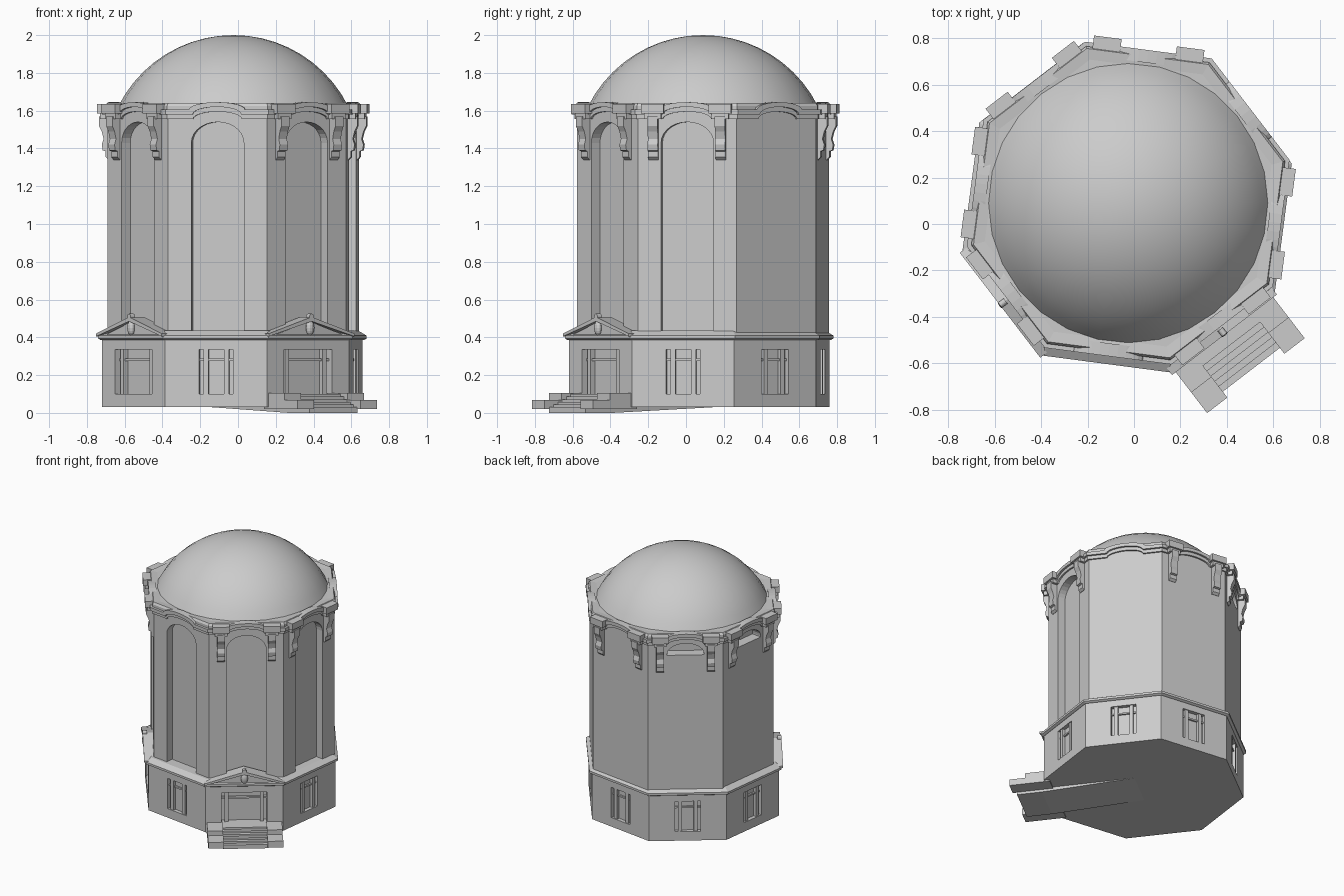
import bpy, bmesh
from math import sin, cos, pi, radians, tan
from mathutils import Matrix

if "Cube" in bpy.data.objects:
    bpy.data.objects.remove(bpy.data.objects["Cube"])

stone = bpy.data.materials.new("pale grey stone")
stone.use_nodes = True
GREY = (0.6, 0.6, 0.6, 1)
stone.diffuse_color = GREY
stone.node_tree.nodes["Principled BSDF"].inputs["Base Color"].default_value = GREY

DRUM = (-0.025, 0.09)
BASE = (-0.03, 0.07)
ANGLES = [-142.5 + 45 * i for i in range(8)]
NICHED = ANGLES[:4]
GABLED = (-142.5, -52.5)
ENTRANCE = -52.5


def side_frame(center, angle):
    """Local x runs along a wall, y points outwards, z is up."""
    return Matrix.Translation((*center, 0)) @ Matrix.Rotation(radians(angle - 90), 4, 'Z')


def finish(name, bm, matrix=None):
    bmesh.ops.recalc_face_normals(bm, faces=bm.faces)
    if matrix:
        bm.transform(matrix)
    mesh = bpy.data.meshes.new(name)
    bm.to_mesh(mesh)
    bm.free()
    mesh.materials.append(stone)
    obj = bpy.data.objects.new(name, mesh)
    bpy.context.collection.objects.link(obj)
    return obj


def prism(name, outline, d0, d1, matrix, sideways=False):
    """Extrude an outline outwards from a wall, or along it when sideways."""
    bm = bmesh.new()
    rings = []
    for d in (d0, d1):
        rings.append([bm.verts.new((d, u, v) if sideways else (u, d, v)) for u, v in outline])
    n = len(outline)
    for ring in rings:
        bm.faces.new(ring)
    for i in range(n):
        j = (i + 1) % n
        bm.faces.new((rings[0][i], rings[0][j], rings[1][j], rings[1][i]))
    return finish(name, bm, matrix)


def rect(x0, x1, z0, z1):
    return [(x0, z0), (x1, z0), (x1, z1), (x0, z1)]


def arch(half, z0, spring, top, steps=14):
    curve = [(half * cos(pi * i / steps), spring + (top - spring) * sin(pi * i / steps))
             for i in range(steps + 1)]
    return [(-half, z0), (half, z0)] + curve


def octagon(name, center, levels):
    """Stack of eight-sided rings given as (corner radius, height)."""
    bm = bmesh.new()
    rings = []
    for r, z in levels:
        rings.append([bm.verts.new((center[0] + r * cos(radians(a + 22.5)),
                                    center[1] + r * sin(radians(a + 22.5)), z)) for a in ANGLES])
    bm.faces.new(rings[0])
    bm.faces.new(rings[-1])
    for low, high in zip(rings, rings[1:]):
        for i in range(8):
            j = (i + 1) % 8
            bm.faces.new((low[i], low[j], high[j], high[i]))
    return finish(name, bm)


def carve(obj, cutters):
    for cutter in cutters:
        mod = obj.modifiers.new("opening", 'BOOLEAN')
        mod.object, mod.operation, mod.solver = cutter, 'DIFFERENCE', 'EXACT'
        bpy.context.view_layer.objects.active = obj
        bpy.ops.object.modifier_apply(modifier=mod.name)
        bpy.data.objects.remove(cutter)


# Drum with tall arched niches on four sides and small alcoves on two
drum = octagon("drum", DRUM, [(0.69, 0.38), (0.69, 1.62)])
cuts = []
for a in ANGLES:
    frame = side_frame(DRUM, a)
    if a in NICHED:
        cuts.append(prism("cutter", arch(0.14, 0.43, 1.43, 1.54), 0.58, 0.8, frame))
    elif a in (127.5, 172.5):
        cuts.append(prism("cutter", arch(0.13, 1.47, 1.48, 1.56), 0.56, 0.8, frame))
carve(drum, cuts)

# Dome
SPHERE_R, SPHERE_Z, RIM, RINGS, SEGS = 0.68, 1.32, 1.11, 10, 28
bm = bmesh.new()
profile = [bm.verts.new((SPHERE_R * sin(RIM * i / RINGS), 0, SPHERE_Z + SPHERE_R * cos(RIM * i / RINGS)))
           for i in range(RINGS + 1)]
edges = [bm.edges.new(pair) for pair in zip(profile, profile[1:])]
bmesh.ops.spin(bm, geom=profile + edges, cent=(0, 0, 0), axis=(0, 0, 1),
               angle=2 * pi, steps=SEGS, use_merge=True)
bmesh.ops.remove_doubles(bm, verts=bm.verts, dist=0.0005)
dome = finish("dome", bm, Matrix.Translation((*DRUM, 0)))
bpy.ops.object.select_all(action='DESELECT')
dome.select_set(True)
bpy.context.view_layer.objects.active = dome
bpy.ops.object.shade_smooth_by_angle(angle=radians(30))

# Roof slab under the dome
octagon("roof_slab", DRUM, [(0.70, 1.595), (0.70, 1.625), (0.69, 1.64), (0.64, 1.635)])


def hump(z, rise, depth, flat=0.15, steps=12):
    """Cornice line that runs level and rises in an arch at mid wall."""
    end = depth * tan(pi / 8)
    curve = [(-flat * cos(pi * i / steps), z + rise * sin(pi * i / steps)) for i in range(steps + 1)]
    return [(-end, z)] + curve + [(end, z)]


# Cornice mouldings, corner blocks and scrolled brackets
BRACKET = [(0.62, 1.57), (0.69, 1.57), (0.69, 1.52), (0.675, 1.49), (0.665, 1.45),
           (0.675, 1.42), (0.67, 1.39), (0.655, 1.385), (0.655, 1.355), (0.64, 1.34), (0.62, 1.34)]
for a in ANGLES:
    frame = side_frame(DRUM, a)
    for name, depth, low, high in (("lower_moulding", 0.65, 1.555, 1.585),
                                   ("upper_moulding", 0.665, 1.58, 1.605)):
        top = hump(high, 0.04, depth)
        bottom = hump(low, 0.04, depth, 0.13)
        prism(name, top + bottom[::-1], 0.61, depth, frame)
    if a in (-97.5, 37.5):
        continue
    for s in (-0.18, 0.18):
        prism("bracket", BRACKET, s - 0.027, s + 0.027, frame, True)
        prism("bracket_cap", rect(s - 0.06, s + 0.06, 1.585, 1.635), 0.6, 0.697, frame)
        prism("bracket_neck", rect(s - 0.045, s + 0.045, 1.555, 1.59), 0.6, 0.682, frame)

# Base storey with a recessed opening on each side
base = octagon("base", BASE, [(0.714, 0.03), (0.714, 0.395)])
cuts = []
for a in ANGLES:
    half = 0.16 if a in GABLED else 0.09
    depth = 0.05 if a in GABLED else 0.03
    cuts.append(prism("cutter", rect(-half, half, 0.1, 0.335), 0.66 - depth, 0.8, side_frame(BASE, a)))
carve(base, cuts)
octagon("base_ledge", BASE, [(0.72, 0.385), (0.735, 0.393), (0.735, 0.41), (0.69, 0.435)])

# Window and door frames inside the openings
for a in ANGLES:
    frame = side_frame(BASE, a)
    half = 0.16 if a in GABLED else 0.09
    inset = 0.62 if a in GABLED else 0.633
    for s in (-1, 1):
        x = s * (half - 0.035)
        prism("window_post", rect(x - 0.013, x + 0.013, 0.1, 0.335), 0.6, inset + 0.02, frame)
    prism("window_transom", rect(-half, half, 0.275, 0.287), 0.6, inset + 0.01, frame)

# Gables over two of the sides
for a in GABLED:
    frame = side_frame(BASE, a)
    prism("gable", [(-0.27, 0.40), (0.27, 0.40), (0, 0.485)], 0.59, 0.67, frame)
    for s in (-1, 1):
        prism("gable_roof", [(s * 0.285, 0.405), (s * 0.285, 0.42), (0, 0.508), (0, 0.485)],
              0.59, 0.69, frame)
    prism("gable_knob", arch(0.014, 0.49, 0.51, 0.525, 8), 0.66, 0.69, frame)
    bm = bmesh.new()
    bmesh.ops.create_uvsphere(bm, u_segments=12, v_segments=8, radius=1)
    shape = Matrix.Translation((0, 0.675, 0.45)) @ Matrix.Diagonal((0.025, 0.02, 0.04, 1))
    finish("gable_shield", bm, frame @ shape)

# Entrance stairs between stepped side walls
frame = side_frame(BASE, ENTRANCE)
STEPS = 6
treads = []
for i in range(STEPS):
    z = 0.1 - 0.014 * i
    treads += [(0.74 + 0.028 * i, z), (0.74 + 0.028 * i, z - 0.014)]
prism("stairs", [(0.03, 0.03), (0.62, 0.03), (0.62, 0.1)] + treads + [(0.88, 0.0), (0.70, 0.0)],
      -0.16, 0.16, frame, True)
for s in (-1, 1):
    prism("stair_wall", [(0.62, 0.02), (0.912, 0.02), (0.912, 0.068), (0.80, 0.068), (0.80, 0.105), (0.62, 0.105)],
          s * 0.155, s * 0.265, frame, True)
